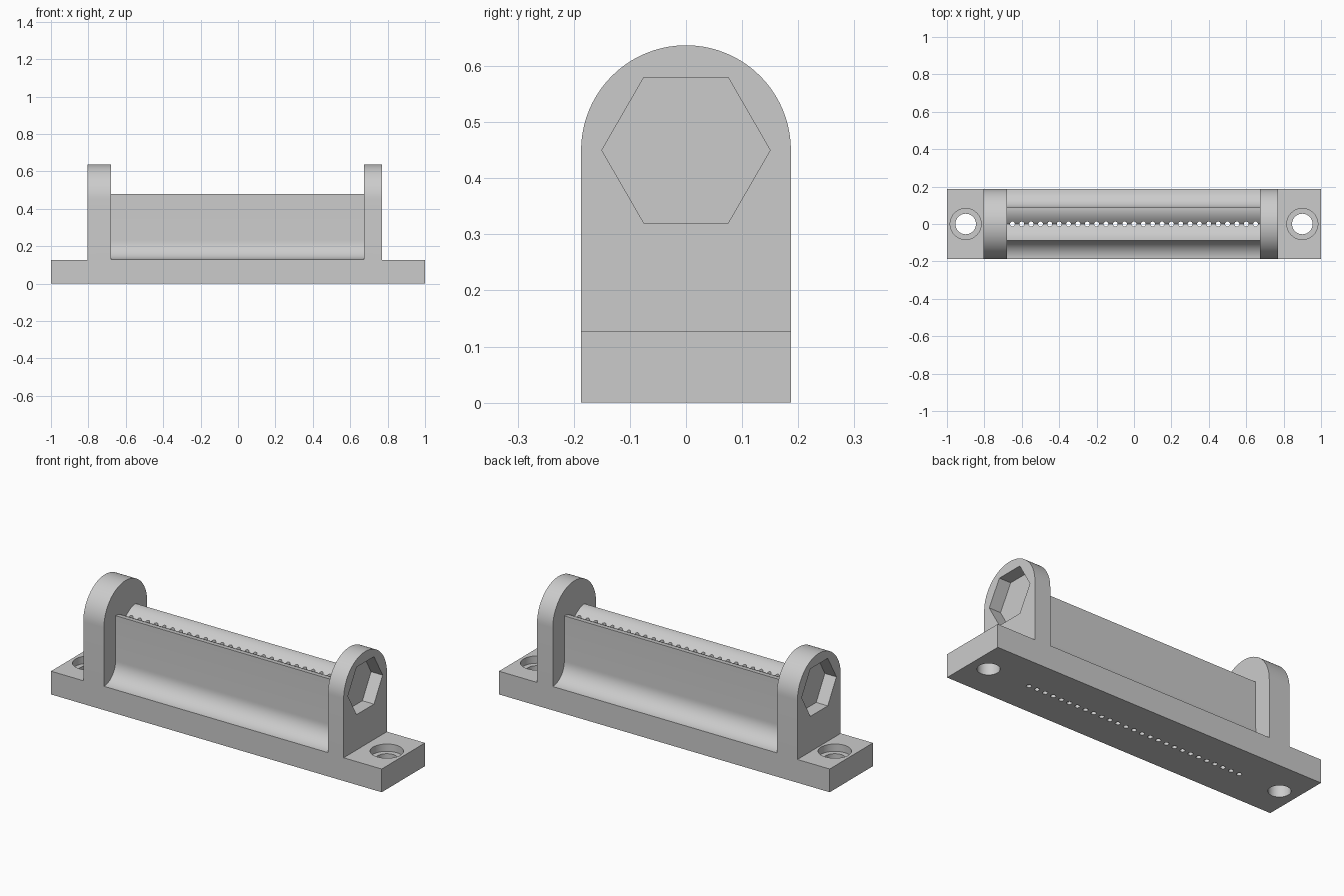
import bpy, bmesh, math

if "Cube" in bpy.data.objects:
    bpy.data.objects.remove(bpy.data.objects["Cube"])

HALF_W, BASE_H, AXIS_Z = 0.187, 0.127, 0.45

grey = bpy.data.materials.new("plain grey")
grey.diffuse_color = (0.6, 0.6, 0.6, 1)
grey.use_nodes = True
grey.node_tree.nodes["Principled BSDF"].inputs["Base Color"].default_value = grey.diffuse_color


def extrude_x(name, profile, x0, x1):
    """Solid from a closed (y, z) profile, swept between two x positions."""
    bm = bmesh.new()
    a = [bm.verts.new((x0, y, z)) for y, z in profile]
    b = [bm.verts.new((x1, y, z)) for y, z in profile]
    bm.faces.new(a)
    bm.faces.new(b[::-1])
    n = len(a)
    for i in range(n):
        j = (i + 1) % n
        bm.faces.new((a[j], a[i], b[i], b[j]))
    return finish(name, bm)


def cylinders_z(name, xs, radius, z0, z1, sides):
    """Upright cylinders along the centre line, in one mesh."""
    bm = bmesh.new()
    for x in xs:
        geo = bmesh.ops.create_cone(bm, cap_ends=True, segments=sides, radius1=radius,
                                    radius2=radius, depth=z1 - z0)
        bmesh.ops.translate(bm, verts=geo["verts"], vec=(x, 0, (z0 + z1) / 2))
    return finish(name, bm)


def finish(name, bm):
    bmesh.ops.recalc_face_normals(bm, faces=bm.faces[:])
    mesh = bpy.data.meshes.new(name)
    bm.to_mesh(mesh)
    bm.free()
    mesh.materials.append(grey)
    ob = bpy.data.objects.new(name, mesh)
    bpy.context.collection.objects.link(ob)
    return ob


def combine(target, other, operation):
    """Boolean the other object into the target, then drop it."""
    mod = target.modifiers.new(operation.lower(), 'BOOLEAN')
    mod.object, mod.operation, mod.solver = other, operation, 'EXACT'
    bpy.context.view_layer.objects.active = target
    bpy.ops.object.modifier_apply(modifier=mod.name)
    bpy.data.objects.remove(other)


# Base plate
body = extrude_x("bracket_body", [(-HALF_W, 0), (HALF_W, 0), (HALF_W, BASE_H), (-HALF_W, BASE_H)], -1, 1)

# Centre wall: foot fillets on both sides and a rounded groove along the top
R, top, groove = 0.10, 0.478, 0.04
edge = HALF_W - R
right = [(HALF_W, 0.05), (HALF_W, BASE_H + 0.003)]
for i in range(1, 13):
    t = math.radians(90 * i / 12)
    right.append((HALF_W - R * math.sin(t), BASE_H + 0.003 + R * (1 - math.cos(t))))
for i in range(9):
    u = 1 - i / 8
    right.append((edge * u, top - groove * (1 - u) ** 2))
left = [(-y, z) for y, z in right[-2::-1]]
wall = extrude_x("centre_wall", right + left, -0.74, 0.72)
combine(body, wall, 'UNION')

# Round-topped end uprights
arch = [(-HALF_W, 0.05), (HALF_W, 0.05)]
arch += [(HALF_W * math.cos(math.pi * i / 40), AXIS_Z + HALF_W * math.sin(math.pi * i / 40))
         for i in range(41)]
for x0, x1 in ((-0.805, -0.68), (0.675, 0.77)):
    combine(body, extrude_x("upright", arch, x0, x1), 'UNION')

# Hexagonal pockets in the outer faces
hexagon = [(0.15 * math.cos(math.pi * i / 3), AXIS_Z + 0.15 * math.sin(math.pi * i / 3))
           for i in range(6)]
for x0, x1 in ((-0.9, -0.735), (0.70, 0.9)):
    combine(body, extrude_x("hex_cutter", hexagon, x0, x1), 'DIFFERENCE')

# Counterbored mounting holes
ends = (-0.9, 0.9)
combine(body, cylinders_z("bolt_cutter", ends, 0.055, -0.1, 0.2, 40), 'DIFFERENCE')
combine(body, cylinders_z("counterbore_cutter", ends, 0.083, 0.087, 0.2, 40), 'DIFFERENCE')

# Row of fine holes through the wall
row = [-0.65 + 0.05 * i for i in range(27)]
combine(body, cylinders_z("row_cutter", row, 0.013, -0.1, 0.6, 16), 'DIFFERENCE')

# Smooth the curves, keep the edges sharp
bpy.ops.object.select_all(action='DESELECT')
body.select_set(True)
bpy.context.view_layer.objects.active = body
bpy.ops.object.shade_smooth_by_angle(angle=math.radians(30))
